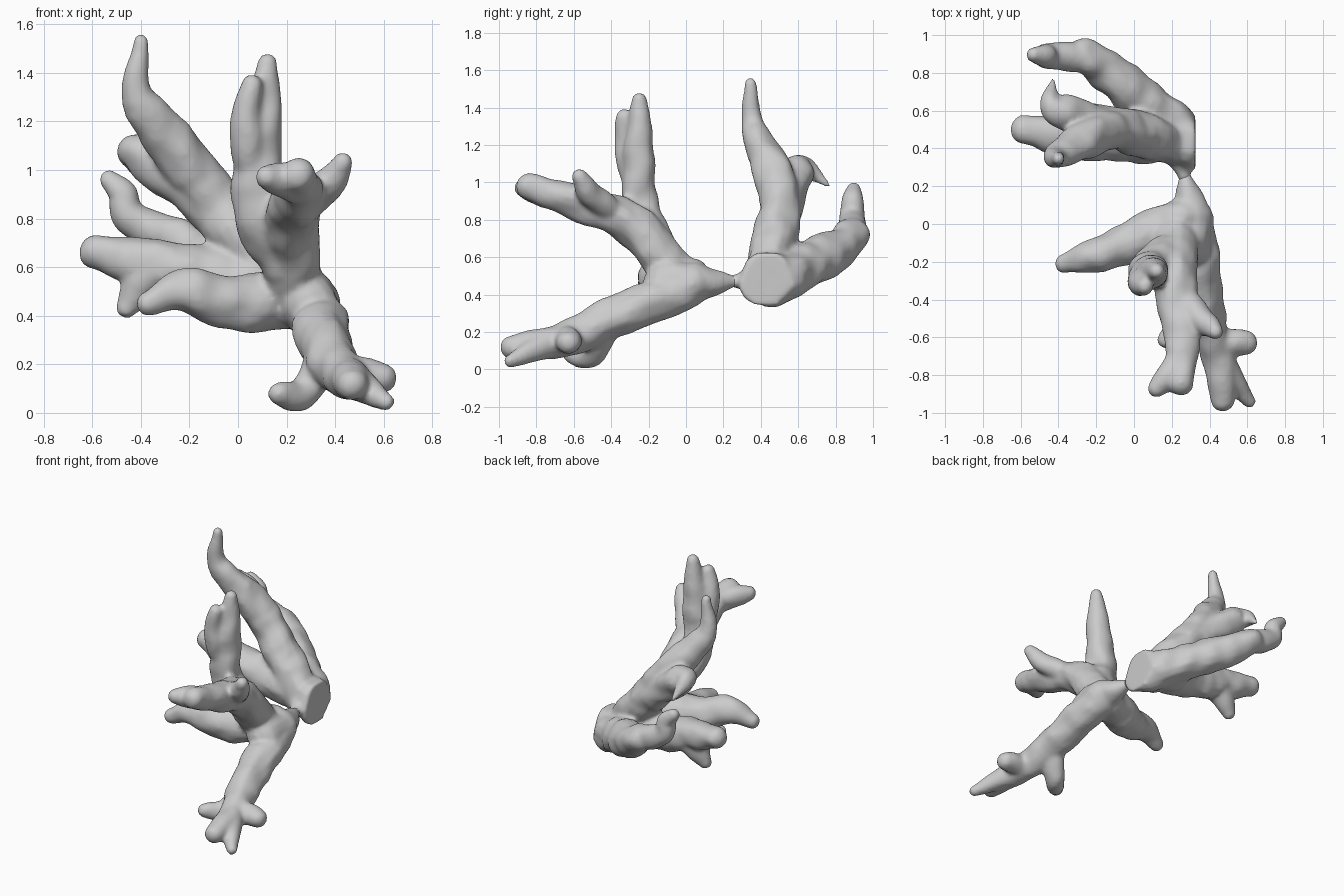
import bpy, bmesh, math
from mathutils import Vector, noise

if "Cube" in bpy.data.objects:
    bpy.data.objects.remove(bpy.data.objects["Cube"])

SIDES = 16
STEPS = 8  # samples per path segment


def spline(pts):
    # smooth curve through the path points
    p = [Vector(q) for q in pts]
    p = [p[0] * 2 - p[1]] + p + [p[-1] * 2 - p[-2]]
    out = []
    for a, b, c, d in zip(p, p[1:], p[2:], p[3:]):
        for k in range(STEPS):
            t = k / STEPS
            out.append(0.5 * (2 * b + (c - a) * t + (2 * a - 5 * b + 4 * c - d) * t * t
                              + (3 * b - a - 3 * c + d) * t ** 3))
    return out + [p[-2]]


def limb(bm, r0, r1, *pts):
    # lumpy round-ended tube tapering from r0 to r1; returns its centreline
    pos = spline(pts)
    n = len(pos) - 1
    rad = [r0 + (r1 - r0) * (i / n) ** 1.8 for i in range(n + 1)]
    tan = [(pos[min(i + 1, n)] - pos[max(i - 1, 0)]).normalized() for i in range(n + 1)]
    caps = (0.4, 0.8, 1.3)
    rows = [(pos[0] - tan[0] * r0 * math.sin(a), r0 * math.cos(a), tan[0]) for a in reversed(caps)]
    rows += zip(pos, rad, tan)
    rows += [(pos[n] + tan[n] * r1 * math.sin(a), r1 * math.cos(a), tan[n]) for a in caps]
    u = tan[0].orthogonal()
    rings = []
    for c, r, t in rows:
        u = (u - t * u.dot(t)).normalized()
        v = t.cross(u)
        ring = []
        for k in range(SIDES):
            a = math.tau * k / SIDES
            d = u * math.cos(a) + v * math.sin(a)
            ring.append(bm.verts.new(c + d * r * (1 + 0.2 * noise.noise((c + d * r) * 9))))
        rings.append(ring)
    for a, b in zip(rings, rings[1:]):
        for k in range(SIDES):
            j = (k + 1) % SIDES
            bm.faces.new((a[k], a[j], b[j], b[k]))
    bm.faces.new(rings[0][::-1])
    bm.faces.new(rings[-1])
    return pos


def on(path, t):
    # point part way along a limb, where a twig forks off
    return path[round(t * (len(path) - 1))]


def finish(name, bm):
    me = bpy.data.meshes.new(name)
    bm.to_mesh(me)
    bm.free()
    ob = bpy.data.objects.new(name, me)
    bpy.context.collection.objects.link(ob)
    # fuse the limbs into one soft skin
    rm = ob.modifiers.new("fuse", 'REMESH')
    rm.mode = 'VOXEL'
    rm.voxel_size = 0.014
    rm.use_smooth_shade = True
    sm = ob.modifiers.new("soften", 'SMOOTH')
    sm.factor = 0.5
    sm.iterations = 6


# ---- front cluster ----
bm = bmesh.new()
# hub narrowing to the thin neck
limb(bm, .13, .035, (.29, -.1, .46), (.3, .07, .46), (.27, .25, .47))
# low limb to the ground, with knobs
low = limb(bm, .115, .065, (.31, .03, .45), (.37, -.45, .25), (.44, -.68, .15), (.47, -.93, .12))
limb(bm, .08, .065, on(low, .58), (.59, -.63, .145))
limb(bm, .075, .035, on(low, .7), (.61, -.94, .045))
limb(bm, .075, .05, on(low, .3), (.27, -.51, .08), (.17, -.61, .08))
# forward limb, with knobs
fwd = limb(bm, .12, .07, (.22, -.05, .5), (.22, -.3, .78), (.25, -.6, .9), (.25, -.84, .98))
limb(bm, .085, .05, on(fwd, .83), (.12, -.87, .97))
limb(bm, .08, .045, on(fwd, .4), (.36, -.5, .93), (.43, -.57, 1.03))
# upright limb with twin tip
up = limb(bm, .115, .042, (.2, -.15, .62), (.08, -.24, .85), (.1, -.25, 1.2), (.122, -.25, 1.44))
limb(bm, .08, .045, on(up, .45), (.03, -.31, 1.15), (.055, -.33, 1.35))
# side limb
limb(bm, .125, .05, (.25, .02, .47), (-.02, -.1, .45), (-.22, -.17, .5), (-.37, -.21, .45))
finish("front_branches", bm)

# ---- back cluster ----
bm = bmesh.new()
# neck and stump
limb(bm, .035, .13, (.27, .24, .47), (.22, .41, .48))
limb(bm, .135, .14, (.32, .42, .47), (.1, .5, .53))
# long rear limb ending in a thin upturned twig
rear = limb(bm, .13, .09, (.27, .45, .46), (.05, .65, .56), (-.13, .8, .64), (-.27, .895, .72))
limb(bm, .08, .042, on(rear, .95), (-.44, .89, .81), (-.47, .89, .9), (-.53, .895, .96))
# tall limb
tall = limb(bm, .125, .03, (.2, .43, .5), (-.08, .5, .84), (-.22, .48, 1.05), (-.41, .36, 1.28), (-.4, .345, 1.53))
limb(bm, .11, .07, on(tall, .4), on(tall, .75))
# hooked limb
limb(bm, .11, .014, on(tall, .22), (-.34, .58, 1.03), (-.44, .63, 1.08), (-.43, .76, .985))
# broad side limb with lower knob
broad = limb(bm, .13, .075, (.15, .45, .52), (-.3, .46, .6), (-.58, .5, .66))
limb(bm, .1, .045, on(broad, .55), (-.46, .44, .435))
# flat cut face on the stump
for v in bm.verts:
    v.co.x = min(v.co.x, .325)
finish("back_branches", bm)
